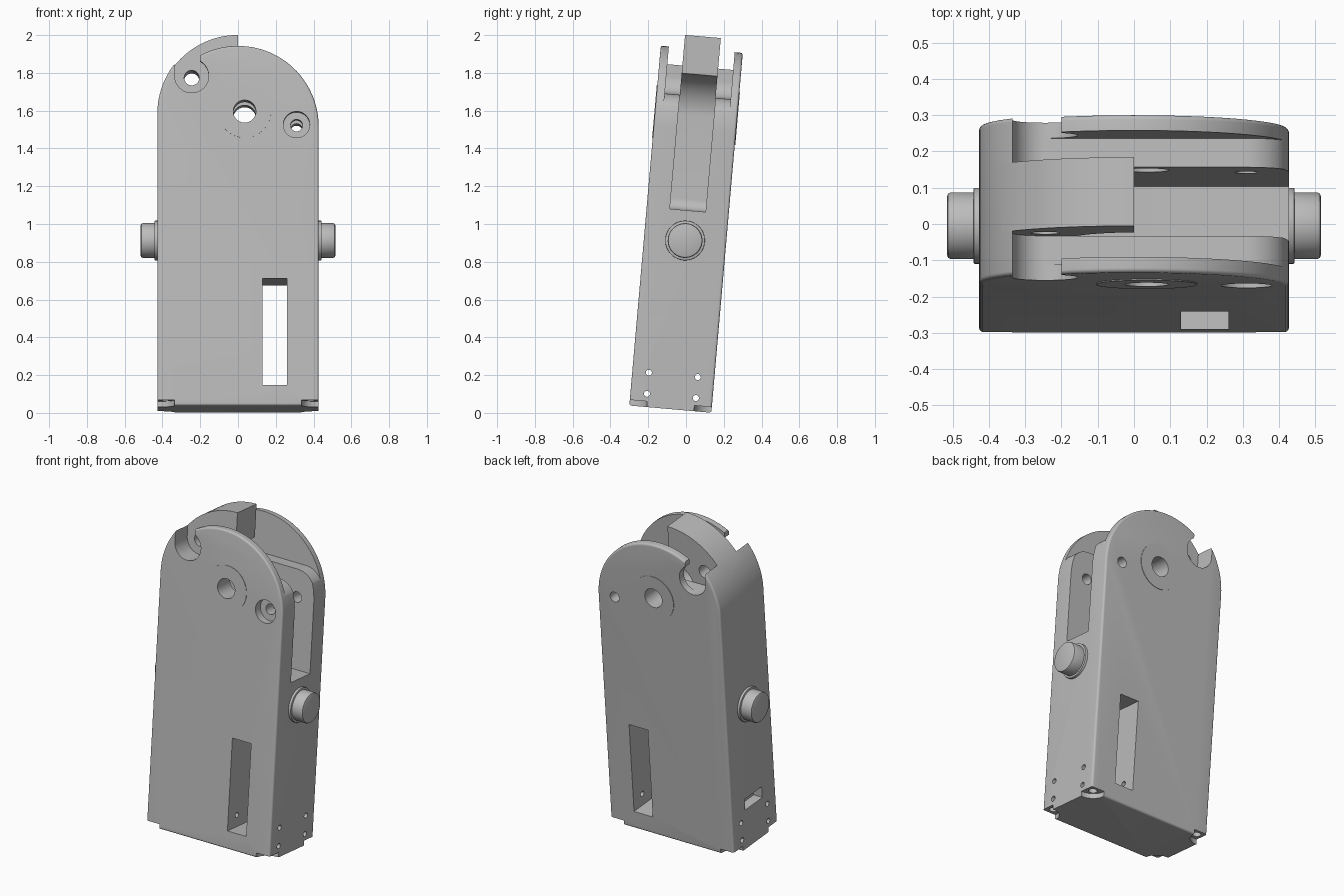
import bpy, bmesh
from math import sin, cos, pi, radians, asin, acos
from mathutils import Matrix

cube = bpy.data.objects.get("Cube")
if cube:
    bpy.data.objects.remove(cube)

grey = bpy.data.materials.new("matte_grey")
grey.use_nodes = True
grey.diffuse_color = (0.5, 0.5, 0.5, 1)
grey.node_tree.nodes["Principled BSDF"].inputs["Base Color"].default_value = (0.5, 0.5, 0.5, 1)

W, D, R = 0.427, 0.218, 0.427      # half width, half depth, top radius
TOP, CHEEK, PIVOT = 1.553, 1.485, 1.563   # arc centres and pivot height
PX = 0.035
IN, CH = 0.175, 0.095              # cheek inner face, channel half width
LEAN = Matrix.Translation((0, -0.083, 0.02)) @ Matrix.Rotation(radians(-5), 4, 'X')
TO_X = Matrix.Rotation(-pi / 2, 4, 'Z')   # turns the y axis into the x axis


def arc(x, z, r, a0, a1, n=32):
    return [(x + r * cos(a0 + (a1 - a0) * i / n), z + r * sin(a0 + (a1 - a0) * i / n))
            for i in range(n + 1)]


def prism(name, pts, y0, y1, bevel=0, segs=5, matrix=None):
    """Extrude an x-z outline from y0 to y1, with optional rounded rims."""
    bm = bmesh.new()
    base = bm.faces.new([bm.verts.new((x, y0, z)) for x, z in pts])
    new = bmesh.ops.extrude_face_region(bm, geom=[base])["geom"]
    for v in new:
        if isinstance(v, bmesh.types.BMVert):
            v.co.y = y1
    bmesh.ops.recalc_face_normals(bm, faces=bm.faces)
    if bevel:
        rims = [e for e in bm.edges if abs(e.verts[0].co.y - e.verts[1].co.y) < 1e-6]
        bmesh.ops.bevel(bm, geom=rims, offset=bevel, segments=segs, profile=0.5,
                        affect='EDGES', clamp_overlap=True)
    if matrix:
        bm.transform(matrix)
    me = bpy.data.meshes.new(name)
    bm.to_mesh(me)
    bm.free()
    me.materials.append(grey)
    ob = bpy.data.objects.new(name, me)
    bpy.context.collection.objects.link(ob)
    return ob


def disc(name, x, z, r, y0, y1, bevel=0, matrix=None, n=40):
    return prism(name, arc(x, z, r, 0, 2 * pi, n)[:-1], y0, y1, bevel, 2, matrix)


def rect(x0, z0, x1, z1):
    return [(x0, z0), (x1, z0), (x1, z1), (x0, z1)]


def cut(ob, *cutters):
    for c in cutters:
        c.hide_render = True
        mod = ob.modifiers.new("cut", 'BOOLEAN')
        mod.operation, mod.solver, mod.object = 'DIFFERENCE', 'EXACT', c
    dg = bpy.context.evaluated_depsgraph_get()
    me = bpy.data.meshes.new_from_object(ob.evaluated_get(dg))
    ob.modifiers.clear()
    ob.data = me
    for c in cutters:
        bpy.data.objects.remove(c)


# Body: tall rounded block, higher arc on the rear-wall side
split = -0.25
outline = ([(-W, 0), (W, 0)]
           + arc(0, CHEEK, R, 0, acos(split / R))
           + arc(0, TOP, R, acos(split / R), pi, 16))
body = prism("body", outline, -D, D, bevel=0.035)

# Space between the cheeks, above a shelf with a rounded end
px, pz, pr = -0.245, 1.752, 0.09
space = ([(0.6, 2.2), (-0.335, 2.2)] + arc(px, pz, pr, pi, 1.5 * pi, 12)
         + arc(W - 0.12, pz - pr - 0.12, 0.12, pi / 2, 0, 12) + [(0.6, pz - pr - 0.12)])
# Channel for the swinging link, open to the side
channel = [(0.6, 1.056), (0.6, 2.2), (PX - 0.217, 2.2)] + arc(PX - 0.157, 1.116, 0.06, pi, 1.5 * pi, 8)
# Screw pocket, open at the top
join = asin(0.045 / pr)
pocket = [(-0.2, 2.2), (-0.335, 2.2)] + arc(px, pz, pr, pi, 2.5 * pi - join, 28)

cutters = [
    prism("cut_space", space, -IN, IN),
    prism("cut_channel", channel, -CH, CH),
    prism("cut_pocket", pocket, -1, 1),
    disc("cut_pivot", PX, PIVOT, 0.06, -1, 1),
    disc("cut_bolt", 0.31, 1.493, 0.032, -1, 1),
    disc("cut_bolt_head", 0.31, 1.493, 0.07, -1, -D + 0.05),
    prism("cut_window", rect(0.13, 0.11, 0.26, 0.676), -1, 1),
    prism("cut_port", rect(-0.085, 0.245, 0.085, 0.315), -1, -W + 0.06, matrix=TO_X),
]
for y in (-0.13, 0.13):
    for z in (0.07, 0.182):
        cutters.append(disc("cut_pin", y, z, 0.016, -1, 1, matrix=TO_X, n=16))
# Corner notches and screw holes underneath
UP = Matrix.Rotation(pi / 2, 4, 'X')
for sx in (-1, 1):
    for sy in (-1, 1):
        cutters.append(disc("cut_notch", sx * 0.42, -sy * 0.21, 0.085, -0.03, 0.1,
                            matrix=Matrix.Rotation(-pi / 2, 4, 'X') @ Matrix.Scale(1, 4)))
        cutters.append(disc("cut_corner_hole", sx * 0.385, sy * 0.175, 0.025, -0.1, 0.1,
                            matrix=UP, n=20))
cut(body, *cutters)

# Curved tongue hooking over the pivot
tongue_outline = (arc(0, TOP, R, pi / 2, acos(-0.37 / R))
                  + [(-0.37, 1.5), (PX - 0.217, 1.5)]
                  + arc(PX, PIVOT, 0.217, pi, pi / 2 + asin(PX / 0.217)))
tongue = prism("tongue", tongue_outline, -CH, CH)
cut(tongue, disc("cut_tongue_hole", px, pz, 0.04, -1, 1))

parts = [body, tongue]
for side, s in (("front", -1), ("back", 1)):
    # Thin washers around the pivot
    washer = disc(side + "_pivot_washer", PX, PIVOT, 0.14, s * (D - 0.01), s * (D + 0.003))
    cut(washer, disc("cut_washer", PX, PIVOT, 0.06, -1, 1))
    parts.append(washer)
for side, s in (("right", -1), ("left", 1)):
    # Trunnion buttons on both sides
    parts.append(disc(side + "_button_flange", 0, 0.896, 0.105, s * (W - 0.05), s * 0.442, 0.003, TO_X))
    parts.append(disc(side + "_button", 0, 0.896, 0.092, s * (W - 0.05), s * 0.515, 0.01, TO_X))

# Lean everything back and smooth the curved faces
for ob in parts:
    ob.data.transform(LEAN)
bpy.ops.object.select_all(action='DESELECT')
for ob in parts:
    ob.select_set(True)
bpy.context.view_layer.objects.active = body
bpy.ops.object.shade_smooth_by_angle(angle=radians(30))
